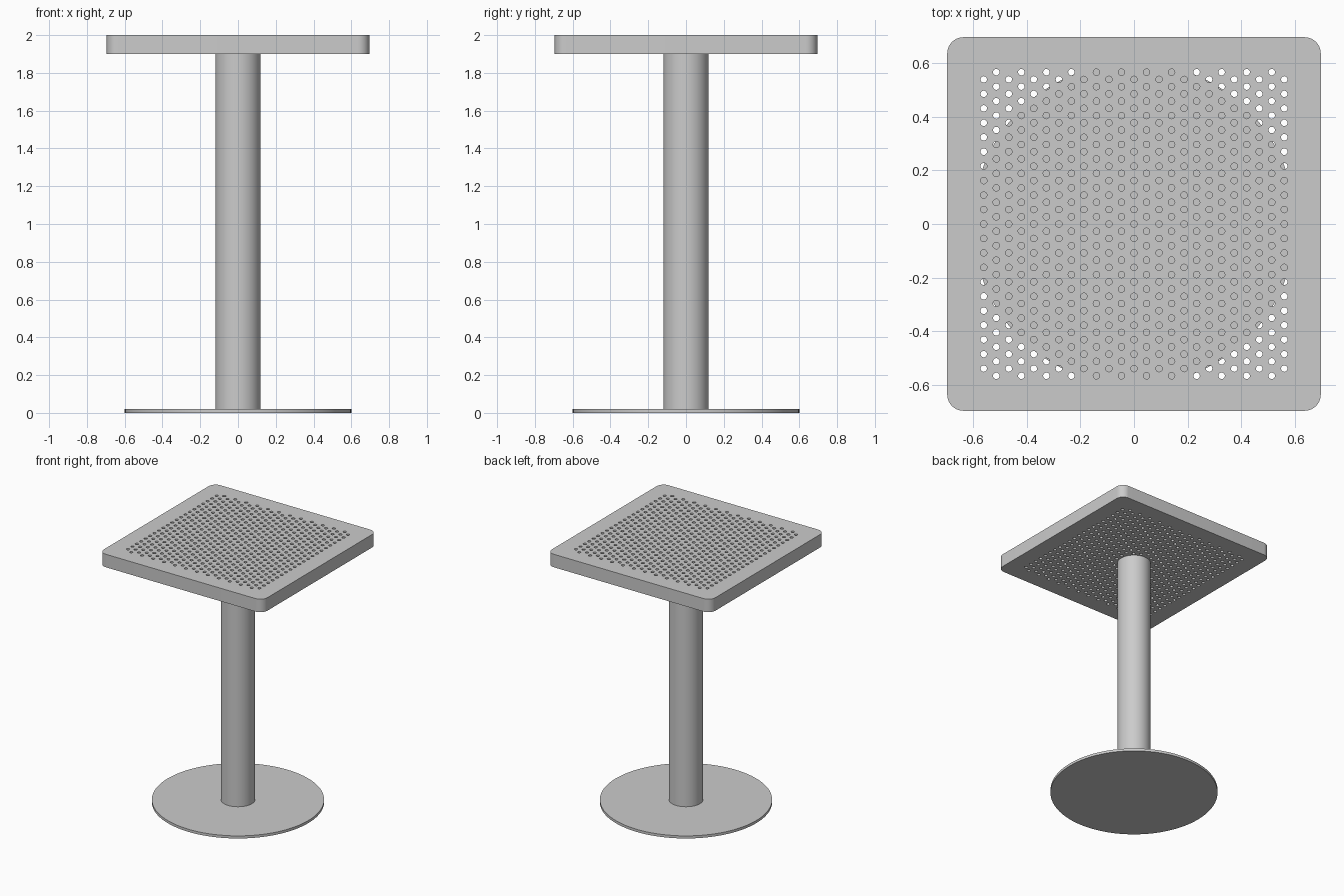
import bpy, bmesh, math

cube = bpy.data.objects.get("Cube")
if cube:
    bpy.data.objects.remove(cube, do_unlink=True)

# Single light grey finish
GREY = (0.6, 0.6, 0.6, 1.0)
grey = bpy.data.materials.new("light_grey_metal")
grey.use_nodes = True
grey.diffuse_color = GREY
grey.node_tree.nodes["Principled BSDF"].inputs["Base Color"].default_value = GREY


def finish(obj):
    obj.data.materials.clear()
    obj.data.materials.append(grey)
    bpy.ops.object.select_all(action='DESELECT')
    obj.select_set(True)
    bpy.context.view_layer.objects.active = obj
    bpy.ops.object.shade_smooth_by_angle(angle=math.radians(35))


def cylinder(name, radius, bottom, top):
    bpy.ops.mesh.primitive_cylinder_add(vertices=96, radius=radius, depth=top - bottom,
                                        location=(0, 0, (bottom + top) / 2))
    obj = bpy.context.object
    obj.name = name
    finish(obj)


def arc(cx, cy, radius, start, sweep, count):
    return [(cx + radius * math.cos(start + sweep * i / count),
             cy + radius * math.sin(start + sweep * i / count)) for i in range(count)]


def add_loop(curve, points):
    spline = curve.splines.new('POLY')
    spline.points.add(len(points) - 1)
    for p, (x, y) in zip(spline.points, points):
        p.co = (x, y, 0, 1)
    spline.use_cyclic_u = True


# Round base plate and column
BASE_H, TOP_Z, THICK = 0.02, 2.0, 0.1
cylinder("base_plate", 0.6, 0, BASE_H)
cylinder("column", 0.12, BASE_H, TOP_Z - THICK)

# Perforated table top: rounded square outline with a staggered hole grid
HALF, CORNER = 0.695, 0.06
PITCH, COLUMNS, HOLE_R = 0.0538, 25, 0.012
STEP = PITCH * math.sqrt(3) / 2

curve = bpy.data.curves.new("top_profile", 'CURVE')
curve.dimensions = '2D'
curve.fill_mode = 'BOTH'
curve.extrude = THICK / 2

outline = []
c = HALF - CORNER
for i, (sx, sy) in enumerate([(1, 1), (-1, 1), (-1, -1), (1, -1)]):
    outline += arc(sx * c, sy * c, CORNER, i * math.pi / 2, math.pi / 2 * 13 / 12, 13)
add_loop(curve, outline)

for col in range(COLUMNS):
    rows = 21 + col % 2
    for row in range(rows):
        add_loop(curve, arc((col - (COLUMNS - 1) / 2) * STEP,
                            (row - (rows - 1) / 2) * PITCH,
                            HOLE_R, 0, math.tau, 20))

helper = bpy.data.objects.new("top_profile", curve)
bpy.context.collection.objects.link(helper)
graph = bpy.context.evaluated_depsgraph_get()
mesh = bpy.data.meshes.new_from_object(helper.evaluated_get(graph))
bpy.data.objects.remove(helper, do_unlink=True)

# Weld the caps to the walls
bm = bmesh.new()
bm.from_mesh(mesh)
bmesh.ops.remove_doubles(bm, verts=bm.verts, dist=0.0001)
bmesh.ops.recalc_face_normals(bm, faces=bm.faces)
bm.to_mesh(mesh)
bm.free()

top = bpy.data.objects.new("table_top", mesh)
top.location.z = TOP_Z - THICK / 2
bpy.context.collection.objects.link(top)
finish(top)
